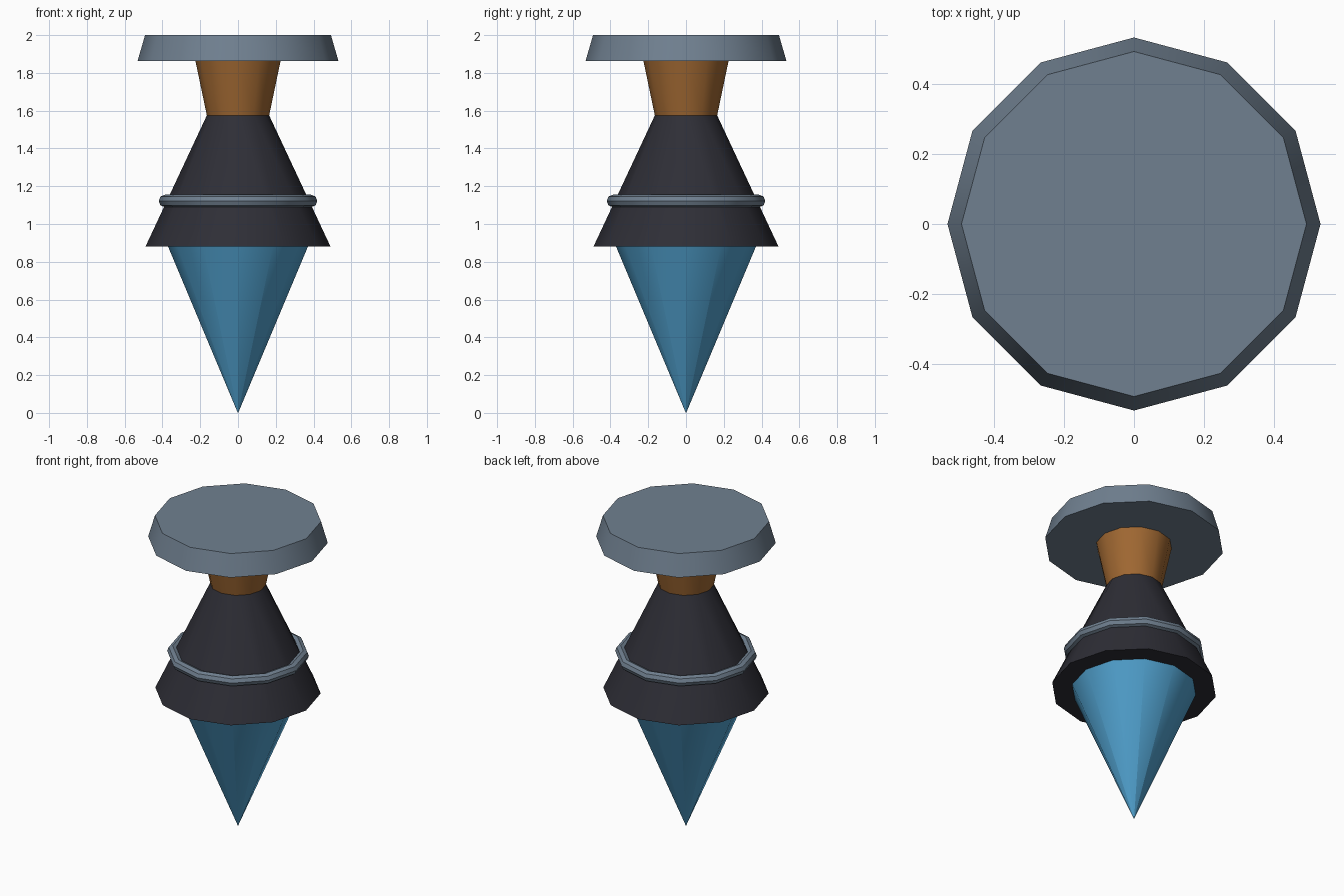
import bpy
import math

cube = bpy.data.objects.get("Cube")
if cube:
    bpy.data.objects.remove(cube, do_unlink=True)

SIDES = 12


def material(name, rgb):
    """Flat colour from 0-255 display values."""
    linear = [((c / 255 + 0.055) / 1.055) ** 2.4 for c in rgb] + [1.0]
    mat = bpy.data.materials.new(name)
    mat.use_nodes = True
    mat.diffuse_color = linear
    bsdf = mat.node_tree.nodes["Principled BSDF"]
    bsdf.inputs["Base Color"].default_value = linear
    bsdf.inputs["Roughness"].default_value = 0.8
    return mat


def finish(name, mat):
    obj = bpy.context.object
    obj.name = obj.data.name = name
    obj.data.materials.append(mat)
    bpy.ops.object.shade_smooth_by_angle(angle=math.radians(40))
    return obj


def frustum(name, mat, z0, r0, z1, r1):
    """Closed tapered drum from height z0 to z1."""
    bpy.ops.mesh.primitive_cone_add(
        vertices=SIDES, radius1=r0, radius2=r1, depth=z1 - z0,
        location=(0, 0, (z0 + z1) / 2))
    return finish(name, mat)


steel = material("slate steel", (112, 128, 144))
wood = material("brown wood", (160, 104, 50))
dark = material("dark charcoal", (46, 46, 54))
blue = material("sky blue", (80, 160, 205))

# Pointed tip, with a tiny end so the shading stays even towards the point
frustum("pointed_tip", blue, 0.0, 0.001, 0.88, 0.37)

# Flared body and the neck above it
frustum("flared_body", dark, 0.88, 0.49, 1.575, 0.165)
frustum("neck", wood, 1.575, 0.165, 1.862, 0.225)

# Flat cap
frustum("cap", steel, 1.862, 0.532, 2.0, 0.492)

# Band around the body
bpy.ops.mesh.primitive_torus_add(
    major_segments=SIDES, minor_segments=8,
    major_radius=0.387, minor_radius=0.033, location=(0, 0, 1.122))
finish("band", steel).data.shade_smooth()
